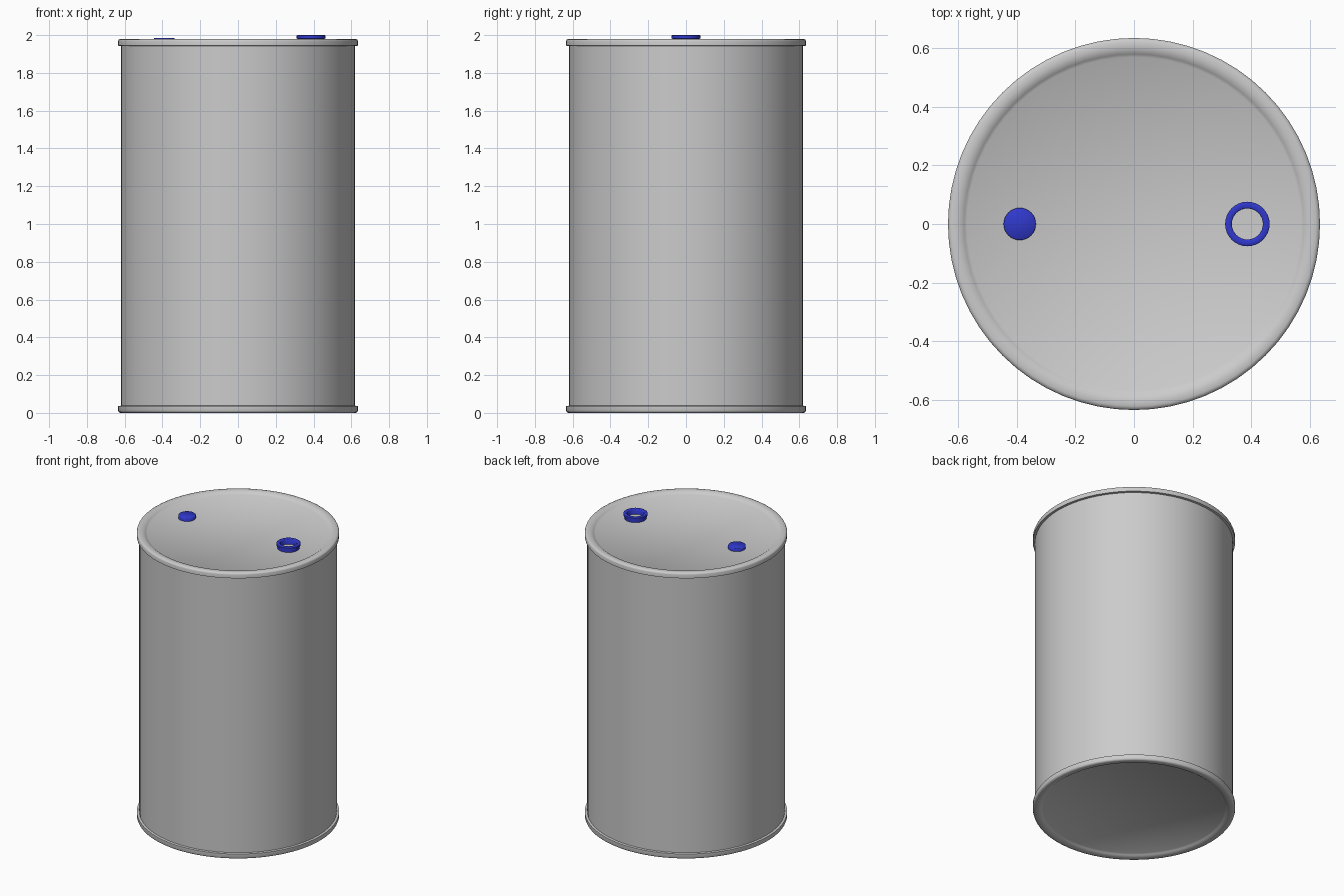
import bpy, bmesh, math

if "Cube" in bpy.data.objects:
    bpy.data.objects.remove(bpy.data.objects["Cube"])

SEG = 64


def lathe(name, profile, x=0.0, seg=SEG, closed=False, cap=True, angle=50, mat=None):
    """Revolve an (r, z) profile about a vertical axis at the given x."""
    bm = bmesh.new()
    rings = []
    for r, z in profile:
        rings.append([bm.verts.new((r * math.cos(2 * math.pi * i / seg),
                                    r * math.sin(2 * math.pi * i / seg), z))
                      for i in range(seg)])
    pairs = list(zip(rings, rings[1:]))
    if closed:
        pairs.append((rings[-1], rings[0]))
    for a, b in pairs:
        for i in range(seg):
            j = (i + 1) % seg
            bm.faces.new((a[i], a[j], b[j], b[i]))
    if cap and not closed:
        bm.faces.new(rings[0])
        bm.faces.new(rings[-1])
    bmesh.ops.recalc_face_normals(bm, faces=bm.faces)
    # smooth shading, keeping edges steeper than the limit sharp
    for f in bm.faces:
        f.smooth = True
    for e in bm.edges:
        if len(e.link_faces) == 2:
            e.smooth = e.calc_face_angle() < math.radians(angle)
    me = bpy.data.meshes.new(name)
    bm.to_mesh(me)
    bm.free()
    ob = bpy.data.objects.new(name, me)
    ob.location.x = x
    bpy.context.collection.objects.link(ob)
    if mat:
        me.materials.append(mat)
    return ob


blue = bpy.data.materials.new("blue_plastic")
blue.diffuse_color = (0.03, 0.04, 0.6, 1)
blue.use_nodes = True
blue.node_tree.nodes["Principled BSDF"].inputs["Base Color"].default_value = blue.diffuse_color

# drum: recessed ends, rounded rims and straight wall, mirrored about mid height
H = 1.98
lower = [(0.57, 0.017), (0.58, 0.010), (0.59, 0.003), (0.605, 0.0), (0.622, 0.0),
         (0.632, 0.004), (0.635, 0.012), (0.635, 0.036), (0.620, 0.038)]
upper = [(r, H - z) for r, z in reversed(lower)]
lathe("drum_body", lower + upper)

# small closed bung
lathe("small_bung", [(0.055, 1.955), (0.055, 1.982), (0.052, 1.985)],
      x=-0.39, seg=32, mat=blue)

# large open filler ring
lathe("filler_ring", [(0.053, 1.955), (0.070, 1.955), (0.070, 1.980), (0.076, 1.983),
                      (0.076, 1.997), (0.072, 2.0), (0.056, 2.0), (0.053, 1.997)],
      x=0.387, seg=32, closed=True, mat=blue)
